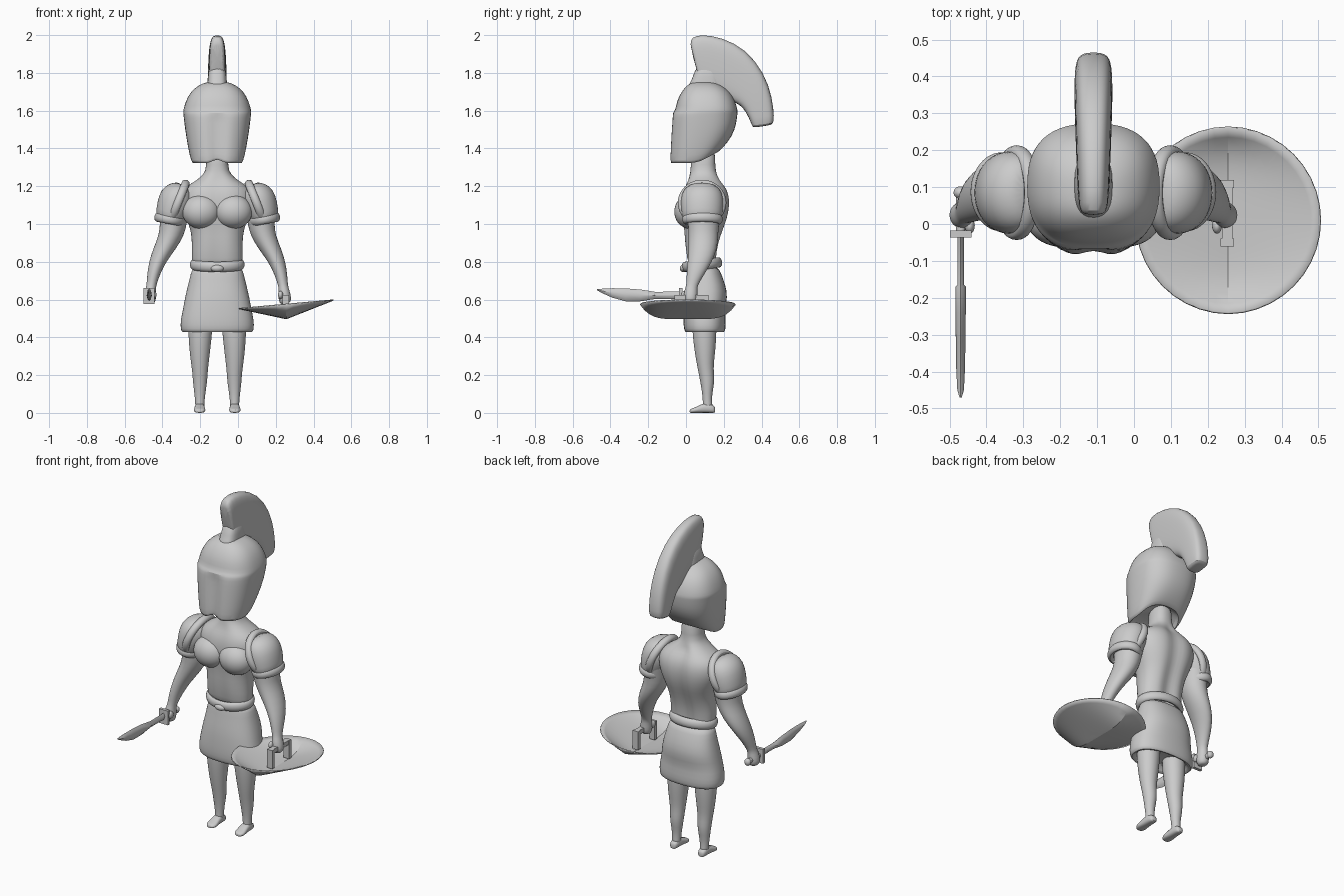
import bpy, bmesh, math
from mathutils import Vector

AX = -0.11  # body axis in x
grey = bpy.data.materials.new("plain_grey")
grey.diffuse_color = (0.6, 0.6, 0.6, 1)


def finish(name, bm, subdiv=1, angle=50):
    bmesh.ops.recalc_face_normals(bm, faces=bm.faces[:])
    me = bpy.data.meshes.new(name)
    bm.to_mesh(me)
    bm.free()
    ob = bpy.data.objects.new(name, me)
    bpy.context.collection.objects.link(ob)
    me.materials.append(grey)
    if subdiv:
        ob.modifiers.new("smooth", 'SUBSURF').levels = subdiv
        ob.modifiers["smooth"].render_levels = subdiv
    bpy.ops.object.select_all(action='DESELECT')
    ob.select_set(True)
    bpy.context.view_layer.objects.active = ob
    bpy.ops.object.shade_smooth_by_angle(angle=math.radians(angle))
    return ob


def loft(name, sections, n=20, e=2.0, deform=None, closed=False, subdiv=1, angle=50):
    """Skin superellipse rings, each given as centre, half axis U, half axis V."""
    bm = bmesh.new()
    rings = []
    for c, u, v in sections:
        ring = []
        for i in range(n):
            t = 2 * math.pi * i / n
            a, b = math.cos(t), math.sin(t)
            p = (Vector(c) + Vector(u) * math.copysign(abs(a) ** (2 / e), a)
                 + Vector(v) * math.copysign(abs(b) ** (2 / e), b))
            ring.append(bm.verts.new(deform(p) if deform else p))
        rings.append(ring)
    pairs = list(zip(rings, rings[1:]))
    if closed:
        pairs.append((rings[-1], rings[0]))
    else:
        bm.faces.new(rings[0])
        bm.faces.new(rings[-1])
    for r, q in pairs:
        for i in range(n):
            j = (i + 1) % n
            bm.faces.new((r[i], r[j], q[j], q[i]))
    return finish(name, bm, subdiv, angle)


def upright(name, rows, **kw):
    """Rows of z, x centre, half width, front y, back y."""
    return loft(name, [((x, (f + b) / 2, z), (w, 0, 0), (0, (b - f) / 2, 0))
                       for z, x, w, f, b in rows], **kw)


def hoop(name, c, u, v, r, flat=1.0):
    """Rounded band following an ellipse."""
    c, u, v = Vector(c), Vector(u), Vector(v)
    axis = u.cross(v).normalized()
    secs = []
    for i in range(24):
        t = 2 * math.pi * i / 24
        d = u * math.cos(t) + v * math.sin(t)
        secs.append((c + d, d.normalized() * r, axis * r * flat))
    return loft(name, secs, n=8, closed=True)


def blob(name, c, rx, ry, rz):
    return upright(name, [(c[2] + rz * math.sin(a), c[0], rx * math.cos(a),
                           c[1] - ry * math.cos(a), c[1] + ry * math.cos(a))
                          for a in [math.radians(k) for k in range(-80, 81, 20)]], n=16)


def box(name, c, s):
    bm = bmesh.new()
    bmesh.ops.create_cube(bm, size=1)
    for v in bm.verts:
        v.co = Vector(c) + Vector([v.co[i] * s[i] for i in range(3)])
    return finish(name, bm, 0, 30)


# Helmet: stepped visor, nose groove, hem rising toward the back
def helmet_shape(p):
    d = abs(p.x - AX)
    if p.z < 1.59 and p.y < 0 and d < 0.02:
        p.y += 0.022
        if p.z < 1.34:
            p.z += 0.03
    if p.z < 1.45 and p.y > 0.06:
        p.z += (p.y - 0.06) * 0.55 * (1.45 - p.z) / 0.13
    return p


upright("helmet", [(z, AX, w, f, b) for z, w, f, b in [
    (1.37, .07, .0, .13), (1.345, .12, -.07, .15), (1.318, .125, -.083, .16),
    (1.325, .138, -.09, .18), (1.40, .155, -.088, .225), (1.50, .171, -.083, .262),
    (1.57, .179, -.078, .272), (1.59, .181, -.073, .274), (1.602, .181, -.056, .274),
    (1.65, .168, -.05, .262), (1.70, .142, -.025, .235), (1.735, .10, .005, .19),
    (1.755, .05, .04, .14)]], n=28, e=2.5, deform=helmet_shape)

# Crest: swept from outer edge to inner edge
crest = []
for (oy, oz), (iy, iz), w in [
        ((.018, 1.955), (.06, 1.80), .034), ((.03, 1.99), (.085, 1.72), .04),
        ((.08, 2.005), (.12, 1.70), .043), ((.19, 1.99), (.17, 1.68), .047),
        ((.32, 1.925), (.22, 1.66), .05), ((.415, 1.80), (.265, 1.64), .052),
        ((.458, 1.67), (.30, 1.62), .052), ((.468, 1.56), (.335, 1.56), .05),
        ((.462, 1.53), (.35, 1.515), .045), ((.44, 1.522), (.36, 1.51), .03)]:
    crest.append(((AX, (oy + iy) / 2, (oz + iz) / 2),
                  (0, (oy - iy) / 2, (oz - iz) / 2), (w, 0, 0)))
loft("helmet_crest", crest, n=20, e=3.2)
upright("crest_base", [(1.70, AX, .055, .0, .2), (1.74, AX, .053, .015, .19),
                       (1.77, AX, .05, .035, .18), (1.85, AX, .043, .055, .17)], e=2.8)


# Torso with a spine groove and a shallow front line
def torso_shape(p):
    d = abs(p.x - AX)
    if p.z < 1.24:
        k = max(0, 1 - d / 0.06)
        p.y += (-0.025 if p.y > 0.08 else 0.01) * k
    return p


upright("torso", [(z, AX, w, f, b) for z, w, f, b in [
    (.74, .135, .015, .17), (.82, .135, .0, .165), (.90, .134, -.012, .18),
    (.97, .14, -.015, .205), (1.03, .165, -.025, .228), (1.10, .19, -.03, .24),
    (1.16, .19, -.025, .235), (1.20, .165, -.01, .215), (1.23, .11, .005, .19),
    (1.265, .07, .02, .165), (1.30, .056, .028, .152), (1.42, .06, .02, .16)]],
    n=28, e=2.3, deform=torso_shape)

# Kilt, belt and buckle
upright("kilt", [(z, AX, w, f, b) for z, w, f, b in [
    (.78, .13, .02, .17), (.74, .14, .015, .185), (.68, .155, .005, .21),
    (.61, .172, -.008, .222), (.55, .182, -.012, .205), (.49, .196, -.015, .212),
    (.44, .196, -.012, .21), (.425, .186, -.003, .202), (.43, .165, .015, .185),
    (.47, .15, .03, .17)]], n=24, e=2.4)
hoop("belt", (AX, .085, .785), (.128, 0, 0), (0, .09, .012), .02, 1.5)
blob("buckle", (AX, -.012, .765), .036, .022, .02)

for s, side in ((-1, "right"), (1, "left")):
    X = lambda d: AX + s * d
    # Chest muscle
    blob(side + "_chest", (X(.085), .022, 1.065), .105, .088, .092)

    # Arm and fist
    upright(side + "_arm", [(z, X(d), w, f, b) for z, d, w, f, b in [
        (1.21, .18, .04, .05, .14), (1.17, .20, .075, .01, .185),
        (1.09, .225, .08, .0, .195), (1.0, .232, .072, .01, .175),
        (.94, .242, .068, .012, .172), (.87, .278, .062, .012, .167),
        (.80, .316, .046, .008, .14), (.73, .338, .034, .002, .095),
        (.675, .348, .026, .002, .062), (.655, .353, .028, -.008, .06),
        (.61, .358, .036, -.014, .062), (.585, .358, .03, -.008, .055),
        (.575, .355, .015, .005, .04)]], n=16)
    blob(side + "_thumb", (X(.335), -.005, .625), .014, .022, .022)

    # Shoulder guard with raised borders
    loft(side + "_shoulder_guard", [
        ((X(d), .085, z), (s * ux, 0, uz), (0, v, 0)) for d, z, ux, uz, v in [
            (.175, 1.205, .03, .02, .06), (.192, 1.18, .065, .035, .10),
            (.215, 1.135, .085, .045, .115), (.235, 1.085, .083, .035, .113),
            (.252, 1.03, .075, .02, .105), (.255, 1.01, .06, .015, .085)]])
    hoop(side + "_guard_inner_border", (X(.208), .085, 1.112),
         (-s * .042, 0, .105), (0, .112, 0), .02, 1.2)
    hoop(side + "_guard_lower_border", (X(.25), .087, 1.025),
         (s * .066, 0, .012), (0, .09, 0), .02, 1.4)

    # Leg and foot
    upright(side + "_leg", [(z, X(d), w, f, b) for z, d, w, f, b in [
        (.52, .088, .068, .03, .165), (.42, .09, .064, .033, .162),
        (.34, .092, .057, .042, .158), (.26, .092, .047, .056, .147),
        (.21, .091, .041, .066, .148), (.16, .091, .038, .076, .152),
        (.10, .092, .029, .086, .138), (.05, .092, .024, .09, .138),
        (.015, .092, .026, .085, .145)]], n=16)
    loft(side + "_foot", [((X(.093), y, h / 2), (w, 0, 0), (0, 0, h / 2)) for y, w, h in [
        (.155, .014, .03), (.145, .024, .042), (.11, .027, .055), (.08, .028, .046),
        (.05, .032, .03), (.03, .029, .024), (.018, .015, .016)]], n=14, e=2.6)

# Shield: dish with a keel along y
SX, SY, R = .255, .01, .25
bm = bmesh.new()
N, M = 40, 10
rings = []
for k in range(1, M + 1):
    ring = []
    for i in range(N):
        t = 2 * math.pi * i / N
        x, y = R * k / M * math.cos(t), R * k / M * math.sin(t)
        half = math.sqrt(max(R * R - y * y, 1e-6))
        depth = .076 * (1 - min(1, abs(x) / half)) * (1 - abs(y / R) ** 5)
        ring.append(bm.verts.new((SX + x, SY + y, .578 + .09 * x - depth)))
    rings.append(ring)
hub = bm.verts.new((SX, SY, .502))
for i in range(N):
    j = (i + 1) % N
    bm.faces.new((hub, rings[0][i], rings[0][j]))
    for r, q in zip(rings, rings[1:]):
        bm.faces.new((r[i], r[j], q[j], q[i]))
shield = finish("shield", bm, 0, 25)
shield.modifiers.new("thickness", 'SOLIDIFY').thickness = .006

# Shield handle
box("shield_grip", (.253, .03, .61), (.028, .17, .026))
for y in (-.05, .108):
    box("shield_grip_post", (.253, y, .568), (.036, .022, .11))

# Sword: blade, guard, grip and pommel pointing forward
BX = -.47
loft("sword_blade", [((BX, y, z), (w, 0, 0), (0, 0, h)) for y, z, w, h in [
    (-.03, .622, .009, .02), (-.165, .622, .009, .019), (-.17, .622, .014, .02),
    (-.24, .622, .014, .031), (-.32, .625, .013, .034), (-.39, .635, .012, .025),
    (-.45, .647, .009, .01), (-.47, .652, .003, .003)]], n=8, e=1.5, subdiv=0, angle=30)
box("sword_guard", (BX, -.027, .618), (.058, .018, .085))
loft("sword_grip", [((BX, y, .618), (.013, 0, 0), (0, 0, .015))
                    for y in (-.03, .03, .085)], n=12, subdiv=0)
blob("sword_pommel", (BX, .085, .618), .02, .018, .022)
